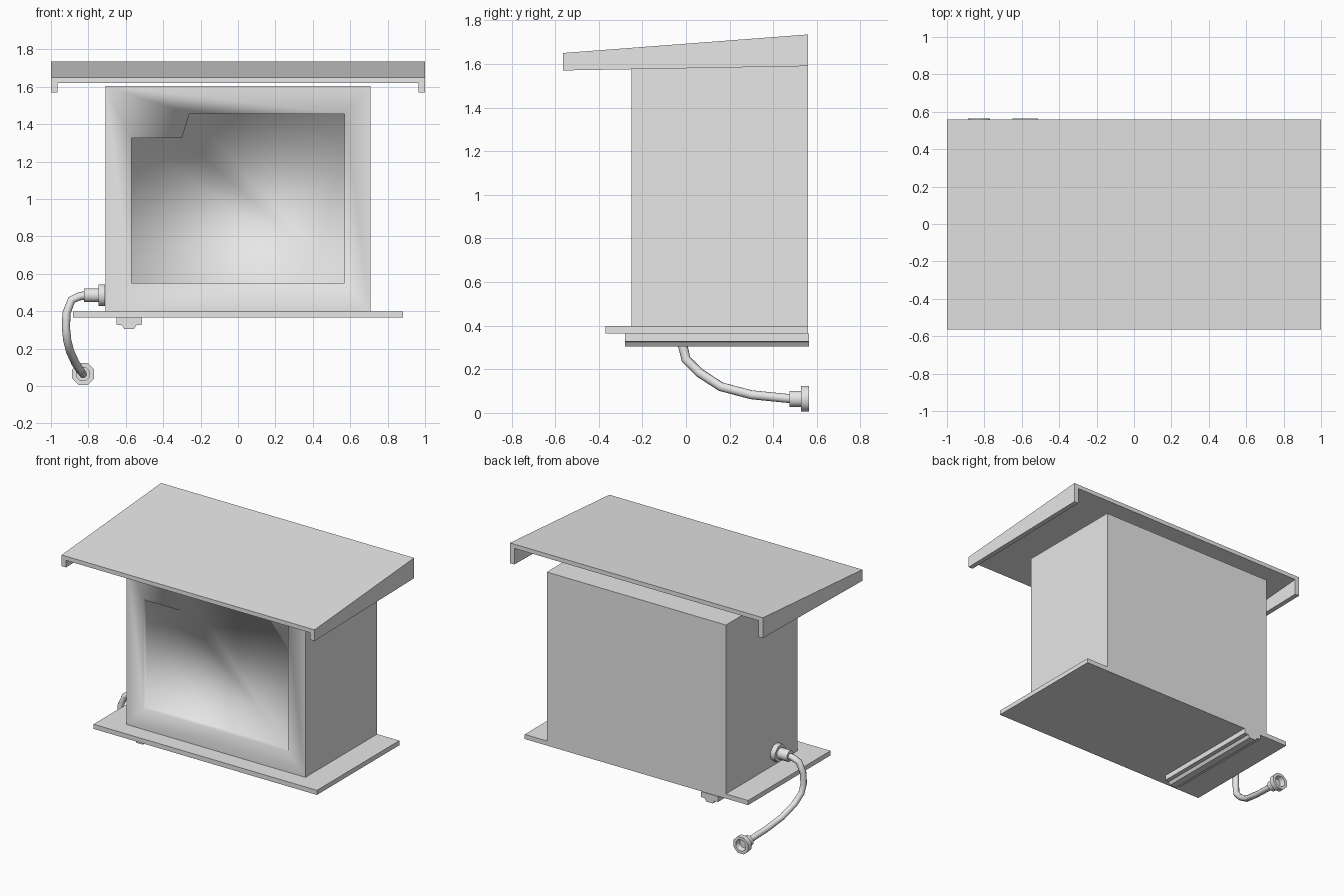
import bpy, bmesh, math
from mathutils import Vector, Matrix

cube = bpy.data.objects.get("Cube")
if cube:
    bpy.data.objects.remove(cube, do_unlink=True)

grey = bpy.data.materials.new("light_grey")
grey.use_nodes = True
grey.diffuse_color = (0.8, 0.8, 0.8, 1)
grey.node_tree.nodes["Principled BSDF"].inputs["Base Color"].default_value = (0.8, 0.8, 0.8, 1)


def finish(name, bm, fix_normals=True):
    if fix_normals:
        bmesh.ops.recalc_face_normals(bm, faces=bm.faces)
    mesh = bpy.data.meshes.new(name)
    bm.to_mesh(mesh)
    bm.free()
    mesh.materials.append(grey)
    ob = bpy.data.objects.new(name, mesh)
    bpy.context.collection.objects.link(ob)
    return ob


def smooth(ob, degrees):
    bpy.ops.object.select_all(action='DESELECT')
    ob.select_set(True)
    bpy.context.view_layer.objects.active = ob
    bpy.ops.object.shade_smooth_by_angle(angle=math.radians(degrees))


def bridge(bm, a, b):
    """Close the gap between two matching rings of vertices."""
    for i in range(len(a)):
        j = (i + 1) % len(a)
        bm.faces.new((a[i], a[j], b[j], b[i]))


def loft(name, front, y0, back, y1):
    """Solid between two x-z outlines."""
    bm = bmesh.new()
    a = [bm.verts.new((x, y0, z)) for x, z in front]
    b = [bm.verts.new((x, y1, z)) for x, z in back]
    bridge(bm, a, b)
    bm.faces.new(a)
    bm.faces.new(b)
    return finish(name, bm)


def rect(x, z0, z1):
    return [(-x, z0), (x, z0), (x, z1), (-x, z1)]


# Sloping roof with a thin deck and deeper side skirts
def roof_outline(bottom, top):
    w, i, under = 1.0, 0.965, top - 0.03
    return [(-w, bottom), (-i, bottom), (-i, under), (i, under),
            (i, bottom), (w, bottom), (w, top), (-w, top)]


loft("roof", roof_outline(1.57, 1.65), -0.563, roof_outline(1.59, 1.735), 0.56)

# Base plate
plate = rect(0.883, 0.365, 0.398)
loft("base_plate", plate, -0.37, plate, 0.56)

# Rail under the plate, with a chamfered lower lip
half = [(0.068, 0.365), (0.068, 0.328), (0.04, 0.325), (0.026, 0.305)]
rail = [(-0.582 + x, z) for x, z in half] + [(-0.582 - x, z) for x, z in reversed(half)]
loft("under_rail", rail, -0.28, rail, 0.565)

# Cabinet with a notched recess in the softly shaded front
FRONT, DEPTH = -0.25, 0.03
bm = bmesh.new()
outer = [bm.verts.new((x, FRONT, z)) for x, z in rect(0.708, 0.398, 1.605)]
rear = [bm.verts.new((v.co.x, 0.56, v.co.z)) for v in outer]
bridge(bm, outer, rear)
bm.faces.new(rear)
opening = [(-0.57, 0.55), (0.57, 0.55), (0.57, 1.455),
           (-0.26, 1.455), (-0.30, 1.325), (-0.57, 1.325)]
rim = [bm.verts.new((x, FRONT, z)) for x, z in opening]
floor = [bm.verts.new((x, FRONT + DEPTH, z)) for x, z in opening]
soft = [bm.faces.new((outer[0], outer[1], rim[1], rim[0])),
        bm.faces.new((outer[1], outer[2], rim[2], rim[1])),
        bm.faces.new((outer[2], outer[3], rim[5], rim[4], rim[3], rim[2])),
        bm.faces.new((outer[3], outer[0], rim[0], rim[5])),
        bm.faces.new(floor)]
before = set(bm.faces)
bridge(bm, rim, floor)
soft += [f for f in bm.faces if f not in before]
for f in soft:
    f.smooth = True
for i in range(4):
    bm.edges.get((outer[i], outer[(i + 1) % 4])).smooth = False
finish("cabinet", bm)


# Hose fittings: a nut, a wider collar and a hollow mouth, turned about an axis
def fitting(name, start, axis, nut, total):
    profile = [(0, 0), (0, 0.04), (nut, 0.04), (nut, 0.063), (total, 0.063),
               (total, 0.042), (nut, 0.034), (nut, 0)]
    turn = Vector((0, 0, 1)).rotation_difference(Vector(axis)).to_matrix().to_4x4()
    place = Matrix.Translation(start) @ turn
    bm = bmesh.new()
    rings = []
    for d, r in profile:
        ring = []
        for k in range(8):
            t = math.tau * (k + 0.5) / 8
            ring.append(bm.verts.new(place @ Vector((r * math.cos(t), r * math.sin(t), d))))
        rings.append(ring)
    for a, b in zip(rings, rings[1:]):
        bridge(bm, a, b)
    bmesh.ops.remove_doubles(bm, verts=bm.verts, dist=0.0001)
    smooth(finish(name, bm), 50)


fitting("cabinet_fitting", (-0.823, 0, 0.485), (1, 0, 0), 0.077, 0.113)
fitting("hose_end_fitting", (-0.828, 0.475, 0.064), (0, 1, 0), 0.052, 0.09)

# Bent hose joining the two fittings
path = [(-0.81, 0, 0.485), (-0.845, 0, 0.48), (-0.89, -0.004, 0.46),
        (-0.917, -0.012, 0.39), (-0.92, -0.015, 0.31), (-0.913, 0, 0.245),
        (-0.898, 0.06, 0.185), (-0.868, 0.16, 0.12), (-0.843, 0.3, 0.083),
        (-0.828, 0.49, 0.064)]
pts = [Vector(p) for p in path]
bm = bmesh.new()
rings = []
side = Vector((0, 1, 0))
for i, p in enumerate(pts):
    t = (pts[min(i + 1, len(pts) - 1)] - pts[max(i - 1, 0)]).normalized()
    side = (side - t * side.dot(t)).normalized()
    up = t.cross(side)
    ring = []
    for k in range(8):
        a = math.tau * k / 8
        ring.append(bm.verts.new(p + 0.022 * (side * math.cos(a) + up * math.sin(a))))
    rings.append(ring)
for a, b in zip(rings, rings[1:]):
    bridge(bm, a, b)
bm.faces.new(rings[0])
bm.faces.new(rings[-1])
smooth(finish("hose", bm), 60)
